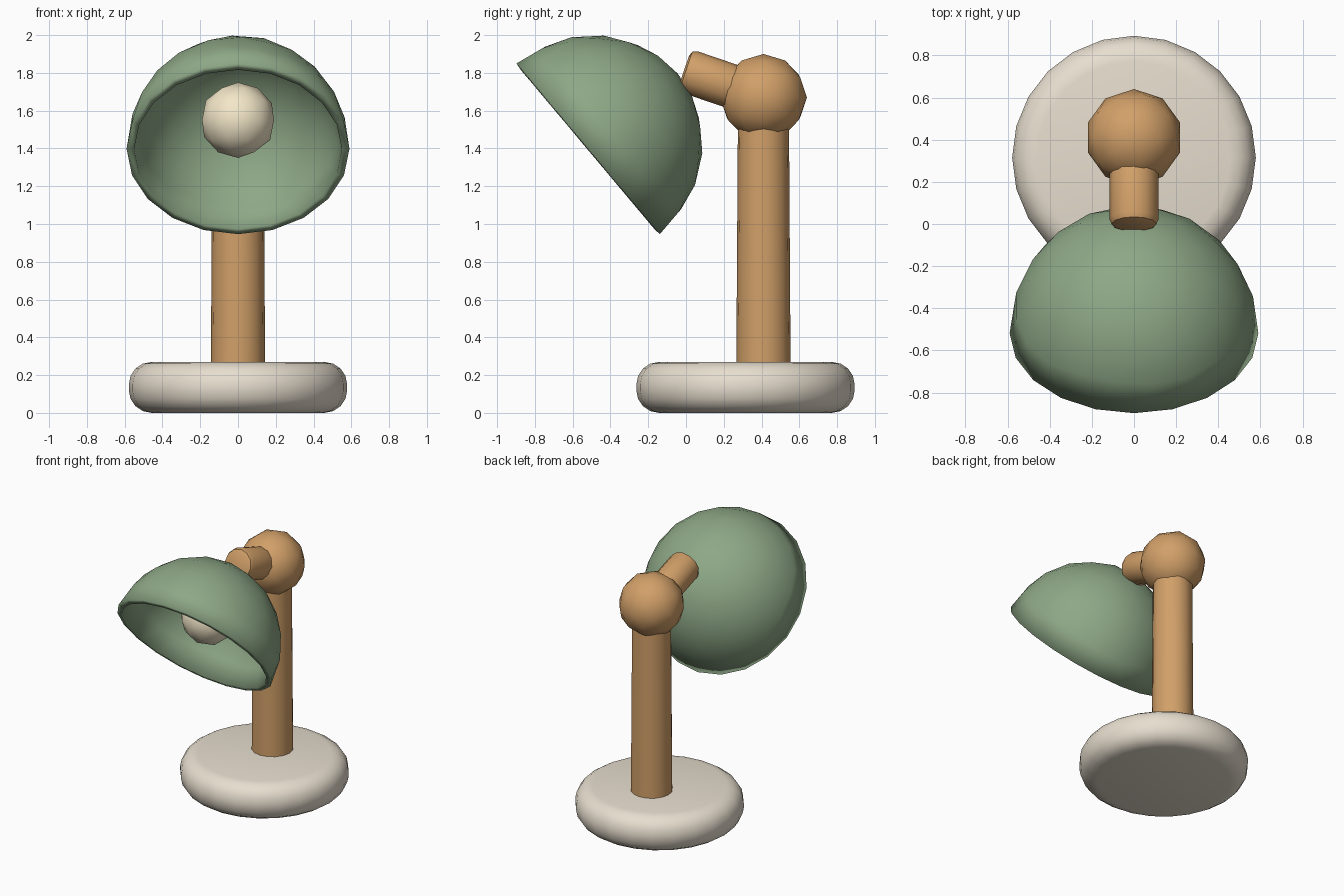
import bpy, bmesh, math
from mathutils import Matrix, Vector

if "Cube" in bpy.data.objects:
    bpy.data.objects.remove(bpy.data.objects["Cube"])


def material(name, rgb):
    m = bpy.data.materials.new(name)
    m.diffuse_color = (*rgb, 1)
    m.use_nodes = True
    m.node_tree.nodes["Principled BSDF"].inputs["Base Color"].default_value = m.diffuse_color
    return m


GREEN = material("sage_green", (0.27, 0.39, 0.24))
WOOD = material("warm_wood", (0.64, 0.35, 0.14))
CREAM = material("cream", (0.80, 0.73, 0.62))
GLOW = material("bulb_cream", (0.90, 0.80, 0.58))


def finish(name, bm, mat, angle=None):
    me = bpy.data.meshes.new(name)
    bm.to_mesh(me)
    bm.free()
    ob = bpy.data.objects.new(name, me)
    bpy.context.collection.objects.link(ob)
    me.materials.append(mat)
    bpy.ops.object.select_all(action='DESELECT')
    ob.select_set(True)
    bpy.context.view_layer.objects.active = ob
    if angle:
        bpy.ops.object.shade_smooth_by_angle(angle=math.radians(angle))
    else:
        bpy.ops.object.shade_smooth()
    return ob


def rod(name, start, end, r1, r2, sides, mat, bevel=0, segs=1):
    """Cylinder between two points, with optional rounded ends."""
    a, b = Vector(start), Vector(end)
    d = b - a
    bm = bmesh.new()
    bmesh.ops.create_cone(bm, cap_ends=True, segments=sides, radius1=r1,
                          radius2=r2, depth=d.length)
    if bevel:
        rims = [e for e in bm.edges if abs(e.verts[0].co.z - e.verts[1].co.z) < 1e-4]
        bmesh.ops.bevel(bm, geom=rims, offset=bevel, segments=segs,
                        profile=0.5, affect='EDGES')
    rot = Vector((0, 0, 1)).rotation_difference(d).to_matrix().to_4x4()
    bm.transform(Matrix.Translation((a + b) / 2) @ rot)
    return finish(name, bm, mat, 35)


def ball(name, centre, r, mat):
    bm = bmesh.new()
    bmesh.ops.create_icosphere(bm, subdivisions=2, radius=r,
                               matrix=Matrix.Translation(centre))
    return finish(name, bm, mat)


# foot and upright
rod("base", (0, 0.315, 0), (0, 0.315, 0.27), 0.578, 0.578, 24, CREAM, 0.12, 4)
rod("stem", (0, 0.41, 0.2), (0, 0.41, 1.58), 0.144, 0.135, 16, WOOD)

# joint and short arm to the shade
ball("joint", (0, 0.41, 1.67), 0.23, WOOD)
rod("arm", (0, 0.38, 1.682), (0, -0.01, 1.815), 0.117, 0.117, 12, WOOD, 0.035, 2)

# dome shade: half a ball, tilted and thickened inward
bm = bmesh.new()
bmesh.ops.create_icosphere(bm, subdivisions=3, radius=0.59)
bmesh.ops.bisect_plane(bm, geom=bm.verts[:] + bm.edges[:] + bm.faces[:], dist=1e-4,
                       plane_co=(0, 0, 0), plane_no=(0, 0, 1), clear_inner=True)
bm.transform(Matrix.Translation((0, -0.518, 1.398))
             @ Matrix.Rotation(math.radians(-50), 4, 'X')
             @ Matrix.Diagonal((1, 1, 1.05, 1)))
shade = finish("shade", bm, GREEN)
wall = shade.modifiers.new("wall", 'SOLIDIFY')
wall.thickness = 0.04
wall.offset = -1

# bulb inside the shade
ball("bulb", (0, -0.34, 1.55), 0.2, GLOW)
